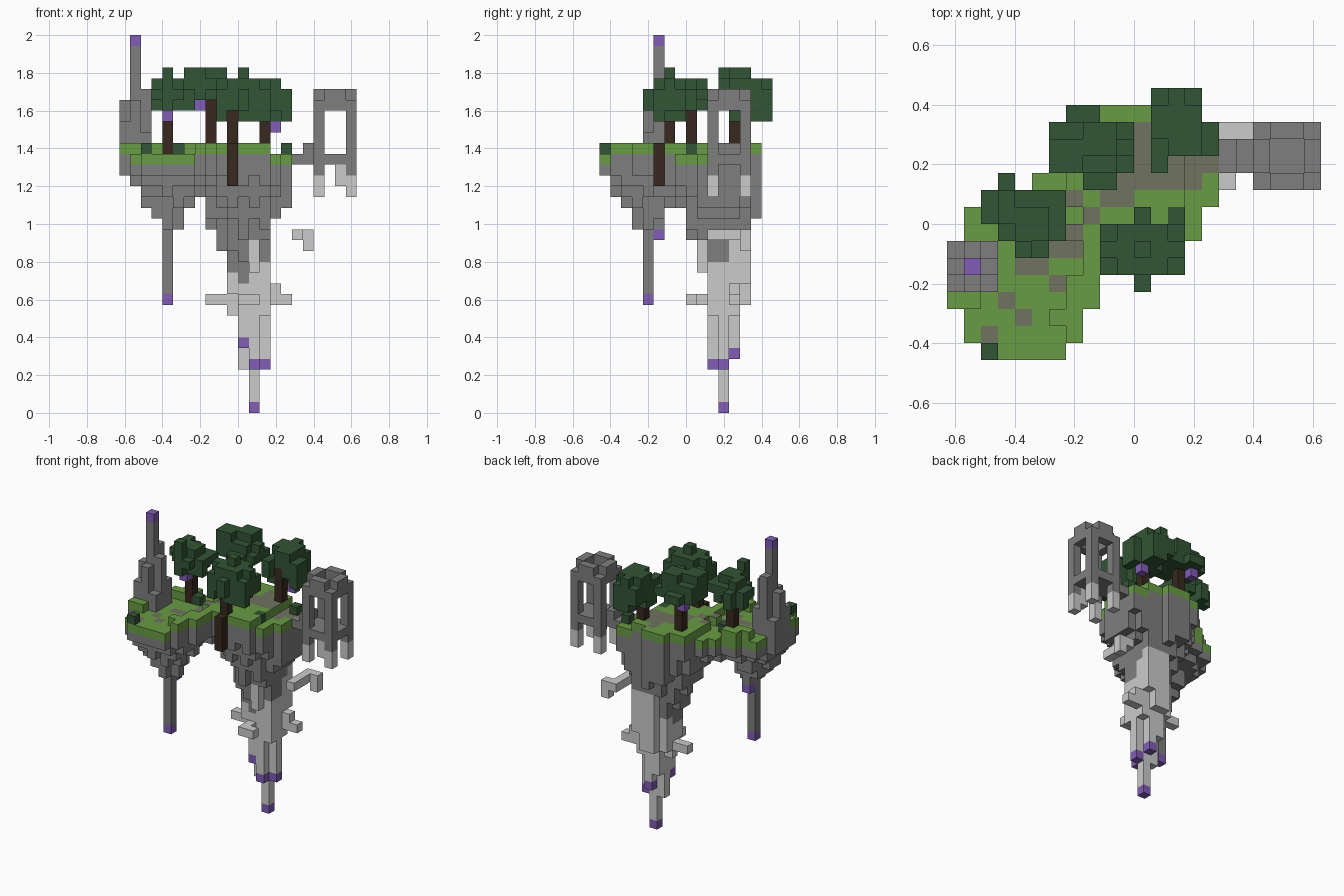
import bpy, bmesh, math, random
from mathutils import Vector

random.seed(4)
if "Cube" in bpy.data.objects:
    bpy.data.objects.remove(bpy.data.objects["Cube"])

UNIT = 2 / 35
ORIGIN = Vector((-11, -8, 0))
SIDES = [Vector(d) for d in ((1, 0, 0), (-1, 0, 0), (0, 1, 0), (0, -1, 0), (0, 0, 1), (0, 0, -1))]


def material(name, rgb):
    m = bpy.data.materials.new(name)
    m.use_nodes = True
    m.diffuse_color = (*rgb, 1)
    m.node_tree.nodes["Principled BSDF"].inputs["Base Color"].default_value = (*rgb, 1)
    return m


stone = material("grey stone", (0.21, 0.21, 0.21))
pale = material("pale stone", (0.6, 0.6, 0.6))
grass = material("grass green", (0.14, 0.33, 0.058))
path = material("mossy path", (0.16, 0.175, 0.115))
leaf = material("dark leaf green", (0.032, 0.09, 0.035))
bark = material("dark bark", (0.038, 0.022, 0.014))
crystal = material("purple crystal", (0.22, 0.11, 0.47))

solid = set()
parts = []


def part(name, mat, cells, top=None, top_cells=()):
    """Claim free grid cells for a part; some cells may have another top colour."""
    cells = set(cells) - solid
    solid.update(cells)
    parts.append((name, mat, cells, top, set(top_cells)))


def column(x, y, low, high):
    return [(x, y, z) for z in range(low, high + 1)]


def block(xs, ys, zs):
    return [(x, y, z) for x in xs for y in ys for z in zs]


def read_plan(rows):
    """Turn a plan drawn north side up into a dictionary of cells."""
    return {(x, y): c for y, row in enumerate(reversed(rows.split()))
            for x, c in enumerate(row) if c != "."}


def neighbours(cell, plan):
    x, y = cell
    return sum(n in plan for n in ((x + 1, y), (x - 1, y), (x, y + 1), (x, y - 1)))


# Ground plan: g grass, p path, capitals stand one step higher
ground = read_plan("""
................
.........GGG....
.......GGGGPGGgg
.......GGGGPPPpp
......gGGGPPPPpp
.....ggGGPPPPPpg
...GGggPGPPGGGgg
.gGGggggPGGGGGg.
.gggggpPGGGGGGg.
GgggggppGGGGGG..
GgggppggG.......
GgggggpGG.......
GGgpgggGG.......
.gggpgGG........
.gpggggG........
..ggggg.........
""")

# Tree crowns, one letter per tree
crowns = read_plan("""
............ddd.
.......cc...ddd.
......ccccc.dddd
......ccccc.dddd
......ccccc.d...
...a....cc......
..aaaaa.........
..aaaaa....b....
...aaaa..bbbbb..
....aa...bbbbb..
.........bbbbb..
...........b....
................
................
................
................
""")

# Crystals on the spire, roots and lanterns under the crowns
part("crystals", crystal, [
    (1, 5, 34), (4, 4, 10), (4, 5, 16), (12, 11, 0), (12, 10, 4), (13, 11, 4),
    (11, 10, 6), (12, 12, 5), (4, 7, 27), (7, 13, 28), (14, 13, 26)])

# Ruined spire on the west edge
spire = column(1, 5, 24, 33)
for (x, y), h in {(0, 4): 26, (0, 5): 28, (0, 6): 25, (1, 4): 28, (1, 6): 30,
                  (2, 4): 25, (2, 5): 29, (2, 6): 26}.items():
    spire += column(x, y, 22, h)
part("ruined_spire", stone, spire)

# Tree trunks
part("trunk_west", bark, column(4, 8, 24, 28))
part("trunk_south", bark, column(10, 5, 21, 24) + column(10, 6, 25, 28))
part("trunk_north", bark, column(8, 12, 25, 29))
part("trunk_east", bark, column(13, 12, 25, 28))

# Tree crowns: ragged rims, fuller middles and a peak
for name, key, base, depth, peak in (
        ("west", "a", 28, 2, [(4, 6, 30), (4, 6, 31)]),
        ("south", "b", 27, 3, [(11, 6, 31)]),
        ("north", "c", 29, 1, block([6, 7], [11, 12], [31]) + block([8, 9], [12, 13], [31])
         + block(range(6, 10), range(11, 14), [30])),
        ("east", "d", 27, 3, [])):
    plan = {c for c, k in crowns.items() if k == key}
    cells = list(peak)
    for c in plan:
        n = neighbours(c, plan)
        low = base + (n < 4 and base < 29 and random.random() < 0.4)
        trim = n < 3 or n == 3 and random.random() < 0.4
        cells += column(*c, low, base + depth - trim)
    part("crown_" + name, leaf, cells)

# Small bushes on the grass
part("bushes", leaf, [(2, 0, 24), (5, 8, 24), (13, 8, 24), (15, 12, 24)])

# Grass skin with path tops
turf, trail = [], []
for (x, y), c in ground.items():
    z = 24 if c.isupper() else 23
    turf.append((x, y, z))
    if x < 7 and z == 24 and x > 0:
        turf.append((x, y, 23))
    if c in "pP":
        trail.append((x, y, z))
part("grass", grass, turf, path, trail)

# Rock underside tapering to two hanging lobes
rock = []
for (x, y), c in ground.items():
    west = math.hypot(x - 4, y - 4)
    east = math.hypot(x - 11.2, y - 10.7)
    low = 21 if neighbours((x, y), ground) == 4 else 22
    jitter = random.choice((-0.6, 0, 0.8))
    low = min(low, round(16.5 + west * 1.4 + jitter * 0.5), round(10.5 + east * 2.3 + jitter))
    rock += column(x, y, max(low, 12), 23)
part("rock_underside", stone, rock + column(4, 4, 11, 20) + column(4, 5, 17, 20)
     + column(5, 4, 17, 20) + column(4, 3, 17, 20))

# Pale hanging root below the east lobe
root = column(12, 11, 1, 14)
for x, y, low in ((12, 10, 5), (13, 11, 5), (11, 11, 4), (11, 10, 7), (12, 12, 6), (11, 12, 7),
                  (13, 10, 9), (13, 12, 9), (10, 11, 9), (10, 10, 11), (10, 12, 10), (11, 13, 10),
                  (12, 13, 10), (13, 13, 12), (12, 9, 13)):
    root += column(x, y, low, 16)
part("hanging_root", pale, root)

# Broken ring around the root
ring = block(range(8, 12), [11], [10]) + block(range(12, 16), [12], [10])
ring += block([11], range(8, 14), [10]) + [(12, 8, 10), (14, 12, 11)]
part("broken_ring", pale, ring)

# Floating hooked fragment
part("hooked_fragment", pale, block([16], range(10, 14), [16]) + column(17, 13, 15, 16))

# Ruined gate: four legs, a floor and a notched crown ring, joined by a bridge
ends, flanks = (18, 21), (10, 13)
gate = block(range(18, 22), range(10, 14), [23])
gate += [(x, y, z) for x, y, z in block(range(18, 22), range(10, 14), [28, 29])
         if (x in ends) + (y in flanks) in ((1, 2) if z == 28 else (1,))]
gate += block(ends, flanks, range(22, 28))
part("ruined_gate", stone, gate)
part("gate_feet", pale, block(ends, flanks, [20, 21]) + [(20, 10, 21), (20, 10, 22)])
part("bridge", stone, block([16, 17], [11, 12], [23]) + block([17], [11, 12], [24]))


def corners(cell, side):
    """Four corners of one cell face, wound outwards."""
    u = Vector((side.y, side.z, side.x))
    v = side.cross(u)
    mid = Vector(cell) + Vector((0.5, 0.5, 0.5)) + side / 2
    return [(mid + (u * a + v * b) / 2 + ORIGIN) * UNIT
            for a, b in ((-1, -1), (1, -1), (1, 1), (-1, 1))]


# Skin every part, leaving out faces buried against a neighbour
for name, mat, cells, top, top_cells in parts:
    bm = bmesh.new()
    for cell in sorted(cells):
        for side in SIDES:
            if tuple(int(a + b) for a, b in zip(cell, side)) in solid:
                continue
            face = bm.faces.new([bm.verts.new(p) for p in corners(cell, side)])
            face.material_index = int(side.z > 0 and cell in top_cells)
    bmesh.ops.remove_doubles(bm, verts=bm.verts, dist=UNIT / 100)
    mesh = bpy.data.meshes.new(name)
    bm.to_mesh(mesh)
    bm.free()
    mesh.materials.append(mat)
    if top:
        mesh.materials.append(top)
    bpy.context.collection.objects.link(bpy.data.objects.new(name, mesh))
